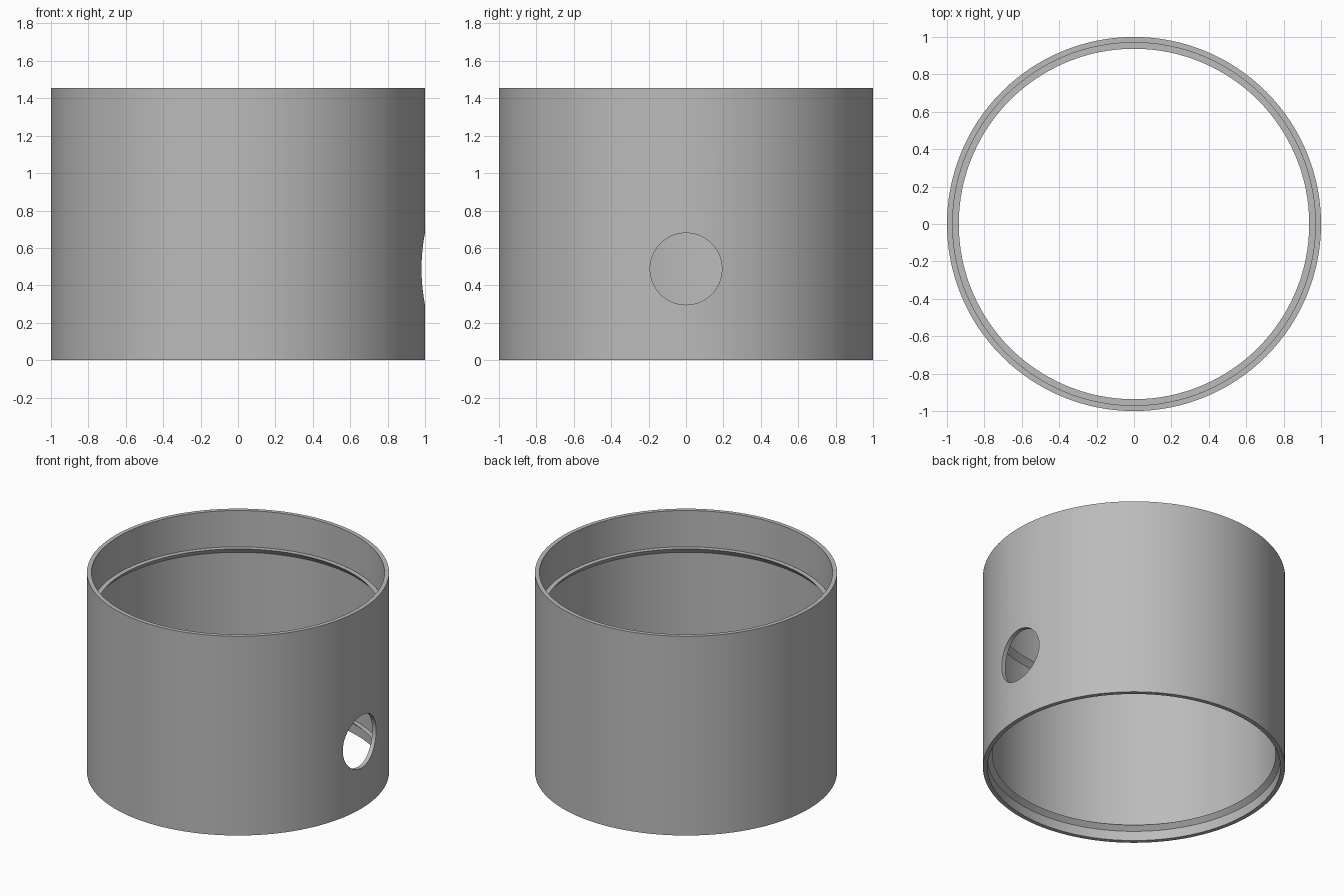
import bpy
import bmesh
import math

cube = bpy.data.objects.get("Cube")
if cube:
    bpy.data.objects.remove(cube, do_unlink=True)

SIDES = 128
OUTER, WALL, LIP = 1.0, 0.97, 0.937
HEIGHT = 1.455

grey = bpy.data.materials.new("plain_grey")
grey.use_nodes = True
colour = (0.5, 0.5, 0.5, 1)
grey.diffuse_color = colour
grey.node_tree.nodes["Principled BSDF"].inputs["Base Color"].default_value = colour


def lathe(name, profile):
    """Revolve a closed (radius, height) profile around the z axis."""
    bm = bmesh.new()
    rings = []
    for i in range(SIDES):
        a = math.tau * i / SIDES
        rings.append([bm.verts.new((r * math.cos(a), r * math.sin(a), z))
                      for r, z in profile])
    n = len(profile)
    for i in range(SIDES):
        here, following = rings[i], rings[(i + 1) % SIDES]
        for j in range(n):
            k = (j + 1) % n
            bm.faces.new((here[j], following[j], following[k], here[k]))
    bmesh.ops.recalc_face_normals(bm, faces=bm.faces)
    mesh = bpy.data.meshes.new(name)
    bm.to_mesh(mesh)
    bm.free()
    obj = bpy.data.objects.new(name, mesh)
    bpy.context.collection.objects.link(obj)
    mesh.materials.append(grey)
    return obj


def rib(top, drop):
    """Inner rib with a flat top and a sloped underside, from below upward."""
    return [(WALL, top - drop), (LIP, top), (WALL, top)]


# Sleeve wall with a rib near the bottom and a ledge below the top rim
inside = [(WALL, 0)] + rib(0.10, 0.03) + rib(1.19, 0.04) + [(WALL, HEIGHT)]
sleeve = lathe("sleeve", [(OUTER, 0)] + inside + [(OUTER, HEIGHT)])

# Round side hole through the left wall
bpy.ops.mesh.primitive_cylinder_add(vertices=64, radius=0.192, depth=0.6,
                                    location=(1, 0, 0.488),
                                    rotation=(0, math.pi / 2, 0))
cutter = bpy.context.object
cutter.name = "hole_cutter"
cutter.hide_render = True
cutter.data.materials.append(grey)

cut = sleeve.modifiers.new("side_hole", 'BOOLEAN')
cut.operation = 'DIFFERENCE'
cut.solver = 'EXACT'
cut.object = cutter
bpy.ops.object.select_all(action='DESELECT')
bpy.context.view_layer.objects.active = sleeve
sleeve.select_set(True)
bpy.ops.object.modifier_apply(modifier=cut.name)
bpy.data.objects.remove(cutter, do_unlink=True)

# Smooth round walls, sharp rims and ribs
bpy.ops.object.shade_smooth_by_angle(angle=math.radians(30))
